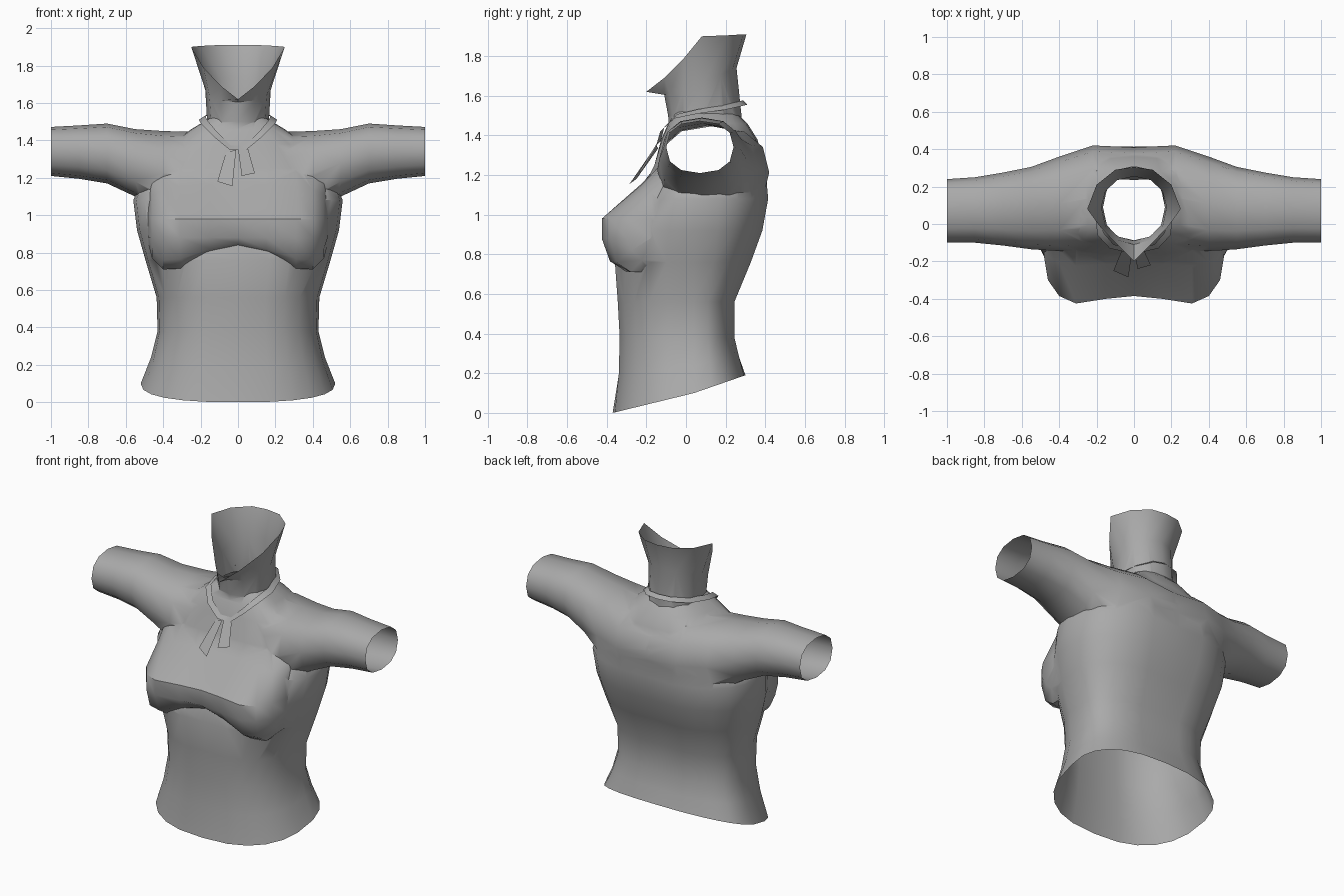
import bpy, bmesh, math
from mathutils import Vector

cube = bpy.data.objects.get("Cube")
if cube:
    bpy.data.objects.remove(cube, do_unlink=True)

grey = bpy.data.materials.new("clay_grey")
grey.use_nodes = True
COLOUR = (0.40, 0.40, 0.40, 1)
grey.diffuse_color = COLOUR
grey.node_tree.nodes["Principled BSDF"].inputs["Base Color"].default_value = COLOUR


def make_object(name, bm, slots=1):
    mesh = bpy.data.meshes.new(name)
    bm.to_mesh(mesh)
    bm.free()
    obj = bpy.data.objects.new(name, mesh)
    bpy.context.collection.objects.link(obj)
    for _ in range(slots):
        mesh.materials.append(grey)
    return obj


def loft(name, rings, open_start=False, open_end=False):
    """Closed solid through rings; caps that become openings get slot 1."""
    bm = bmesh.new()
    rows = [[bm.verts.new(p) for p in ring] for ring in rings]
    n = len(rows[0])
    for a, b in zip(rows, rows[1:]):
        for i in range(n):
            j = (i + 1) % n
            bm.faces.new((a[i], a[j], b[j], b[i]))
    for row, is_open in ((rows[0], open_start), (rows[-1], open_end)):
        mid = bm.verts.new(sum((v.co for v in row), Vector()) / n)
        for i in range(n):
            f = bm.faces.new((row[i], row[(i + 1) % n], mid))
            f.material_index = 1 if is_open else 0
    bmesh.ops.recalc_face_normals(bm, faces=bm.faces)
    return make_object(name, bm, 2)


def spow(v, e):
    return math.copysign(abs(v) ** e, v)


def body_ring(n, z, w, yc, yf, yb, e, dip=0.0, rise=0.0, groove=0.0):
    """Horizontal ring from front centre, with its own front and back depth."""
    pts = []
    for i in range(n):
        a = 2 * math.pi * i / n
        x, c = w * spow(math.sin(a), e), spow(math.cos(a), e)
        y = yc + (yf - yc) * c if c > 0 else yc + (yc - yb) * c
        zz = z - dip * c if c > 0 else z - rise * c
        if i == 0:
            y += groove
        elif i == n // 2:
            y -= groove
        pts.append(Vector((x, y, zz)))
    return pts


# Trunk: z, half width, front y, back y, dip at front, rise at back, groove
trunk_rows = [
    (0.10, 0.52, -0.37, 0.30, 0.10, 0.09, 0.0),
    (0.24, 0.465, -0.35, 0.275, 0.05, 0.04, 0.012),
    (0.38, 0.43, -0.345, 0.25, 0.0, 0.0, 0.012),
    (0.56, 0.435, -0.355, 0.25, 0.0, 0.0, 0.015),
    (0.76, 0.495, -0.37, 0.335, 0.0, 0.0, 0.015),
    (0.92, 0.54, -0.33, 0.395, 0.0, 0.0, 0.015),
    (1.08, 0.56, -0.25, 0.425, 0.0, 0.0, 0.012),
    (1.25, 0.49, -0.165, 0.41, 0.0, 0.0, 0.01),
    (1.38, 0.36, -0.125, 0.36, 0.0, 0.0, 0.0),
    (1.46, 0.25, -0.09, 0.31, 0.0, 0.0, 0.0),
    (1.52, 0.15, -0.06, 0.25, 0.0, 0.0, 0.0),
]
torso = loft("torso", [body_ring(24, z, w, 0.04, yf, yb, 0.8, d, r, g)
                       for z, w, yf, yb, d, r, g in trunk_rows], open_start=True)

# Shoulders and arms: x, low z, high z, front y, back y
arm_half = [
    (0.0, 0.98, 1.43, -0.13, 0.41),
    (0.22, 0.98, 1.445, -0.14, 0.42),
    (0.40, 1.00, 1.45, -0.145, 0.36),
    (0.55, 1.10, 1.46, -0.135, 0.305),
    (0.70, 1.17, 1.49, -0.115, 0.275),
    (0.85, 1.195, 1.48, -0.10, 0.25),
    (1.0, 1.21, 1.472, -0.10, 0.24),
]
stations = [(-x, *r) for x, *r in reversed(arm_half[1:])] + arm_half


def arm_ring(x, lo, hi, yf, yb, n=12):
    pts = []
    for i in range(n):
        a = 2 * math.pi * i / n
        pts.append(Vector((x, (yf + yb) / 2 + (yb - yf) / 2 * spow(math.cos(a), 0.85),
                           (lo + hi) / 2 + (hi - lo) / 2 * spow(math.sin(a), 0.85))))
    return pts


arms = loft("arms", [arm_ring(*s) for s in stations], True, True)

# Bust: x, front y, low z, top z
bust_half = [
    (0.0, -0.385, 0.80, 1.34),
    (0.15, -0.40, 0.77, 1.33),
    (0.31, -0.425, 0.715, 1.30),
    (0.40, -0.385, 0.71, 1.27),
    (0.46, -0.30, 0.77, 1.22),
    (0.48, -0.18, 0.85, 1.12),
]


def bust_ring(x, yf, lo, hi):
    shape = [(0, hi), (0.42, (hi + 0.98) / 2 + 0.01), (1, 0.98), (1.0, 0.88),
             (0.88, lo + 0.05), (0.65, lo), (0, lo)]
    return [Vector((x, -0.08 + (yf + 0.08) * t, z)) for t, z in shape]


bust_rows = [(-x, *r) for x, *r in reversed(bust_half[1:])] + bust_half
bust = loft("bust", [bust_ring(*s) for s in bust_rows])

# Neck with a flared, slanted jaw rim
rim_half = [(0, -0.20, 1.62), (0.09, -0.11, 1.69), (0.185, -0.01, 1.79), (0.25, 0.08, 1.90),
            (0.20, 0.21, 1.905), (0.10, 0.29, 1.91), (0, 0.305, 1.91)]
rim = [Vector(p) for p in rim_half] + [Vector((-x, y, z)) for x, y, z in rim_half[-2:0:-1]]
neck = loft("neck", [
    body_ring(12, 1.36, 0.16, 0.09, -0.08, 0.27, 0.95),
    body_ring(12, 1.50, 0.165, 0.09, -0.09, 0.28, 0.95),
    body_ring(12, 1.67, 0.175, 0.09, -0.11, 0.255, 0.95, 0.065, 0.07),
    rim], open_end=True)

# Join into one skin, then cut the openings at waist, arms and neck
bpy.context.view_layer.objects.active = torso
for part in (arms, bust, neck):
    mod = torso.modifiers.new("join", 'BOOLEAN')
    mod.operation = 'UNION'
    mod.solver = 'EXACT'
    mod.object = part
    bpy.ops.object.modifier_apply(modifier=mod.name)
    bpy.data.objects.remove(part, do_unlink=True)
bm = bmesh.new()
bm.from_mesh(torso.data)
bmesh.ops.delete(bm, geom=[f for f in bm.faces if f.material_index == 1], context='FACES')
bmesh.ops.remove_doubles(bm, verts=bm.verts, dist=0.002)
bm.to_mesh(torso.data)
bm.free()
torso.data.materials.pop(index=1)

# Collar band: thin ribbon round the base of the neck
half = [(0, -0.15, 1.35), (0.045, -0.15, 1.35), (0.13, -0.13, 1.42), (0.195, -0.06, 1.485),
        (0.21, 0.06, 1.51), (0.17, 0.20, 1.53), (0.09, 0.29, 1.55), (0, 0.31, 1.555)]
path = [Vector(p) for p in half] + [Vector((-x, y, z)) for x, y, z in half[-2:0:-1]]
bm = bmesh.new()
outer = [bm.verts.new(p) for p in path]
inner = [bm.verts.new((p.x * 0.84, 0.08 + (p.y - 0.08) * 0.9, p.z + 0.022)) for p in path]
for i in range(len(path)):
    j = (i + 1) % len(path)
    bm.faces.new((outer[i], outer[j], inner[j], inner[i]))
collar = make_object("collar_band", bm)

# Two loose tabs hanging from the collar
tabs = {
    "collar_tab_right": [(-0.065, -0.14, 1.335), (-0.01, -0.15, 1.35),
                         (-0.03, -0.285, 1.155), (-0.11, -0.25, 1.18)],
    "collar_tab_left": [(0.0, -0.15, 1.355), (0.055, -0.145, 1.35),
                        (0.09, -0.22, 1.225), (0.02, -0.24, 1.21)],
}
parts = [torso, collar]
for name, pts in tabs.items():
    bm = bmesh.new()
    bm.faces.new([bm.verts.new(p) for p in pts])
    parts.append(make_object(name, bm))

for obj in parts:
    bpy.ops.object.select_all(action='DESELECT')
    obj.select_set(True)
    bpy.context.view_layer.objects.active = obj
    bpy.ops.object.shade_smooth_by_angle(angle=math.radians(40))
